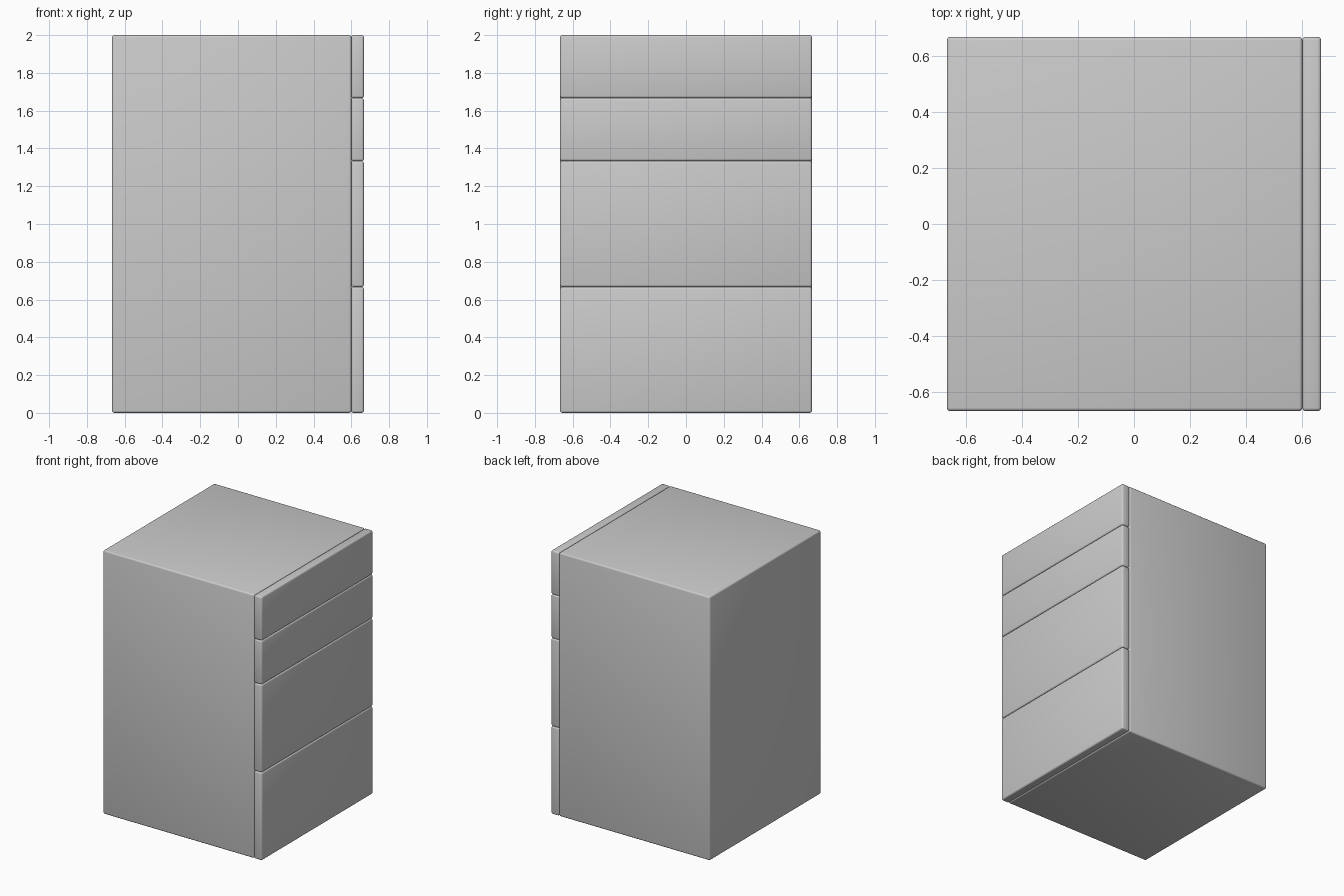
import bpy
import math

if "Cube" in bpy.data.objects:
    bpy.data.objects.remove(bpy.data.objects["Cube"])

HALF = 2 / 3
SEAM = 0.6


def rounded_box(name, x0, x1, z0, z1):
    """Full-depth box with softly rounded edges."""
    bpy.ops.mesh.primitive_cube_add(size=1, location=((x0 + x1) / 2, 0, (z0 + z1) / 2))
    obj = bpy.context.object
    obj.name = name
    obj.scale = (x1 - x0, 2 * HALF, z1 - z0)
    bpy.ops.object.transform_apply(location=False, rotation=False, scale=True)
    bevel = obj.modifiers.new("soft_edges", "BEVEL")
    bevel.width = 0.012
    bevel.segments = 3
    bpy.ops.object.modifier_apply(modifier=bevel.name)
    bpy.ops.object.shade_smooth_by_angle(angle=math.radians(35))
    return obj


# Cabinet carcass
rounded_box("cabinet_body", -HALF, SEAM, 0, 2)

# Drawer fronts: two tall below, two shallow above
levels = [0, 2 / 3, 4 / 3, 5 / 3, 2]
for i, (low, high) in enumerate(zip(levels, levels[1:]), 1):
    rounded_box(f"drawer_front_{i}", SEAM, HALF, low, high)
